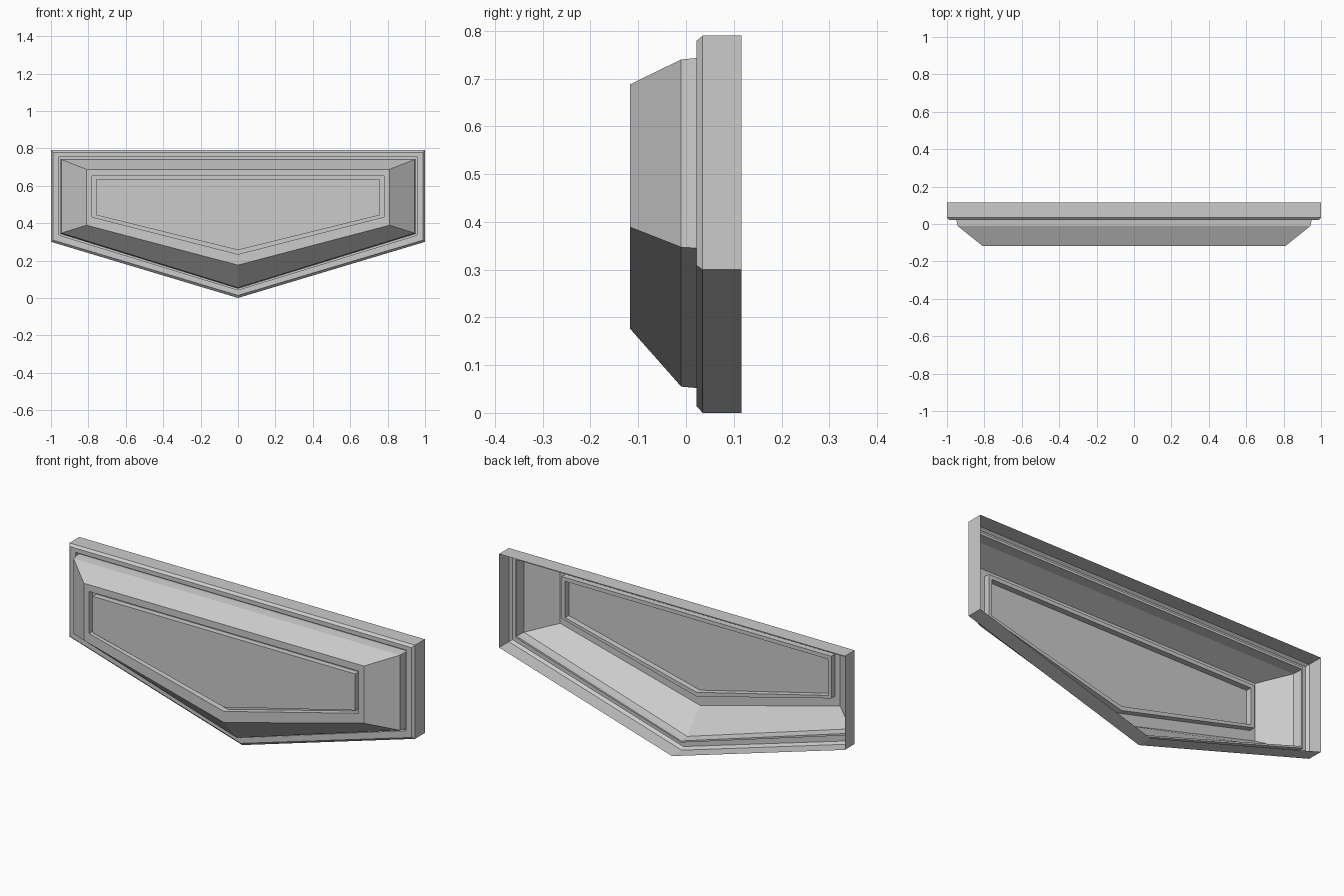
import bpy

if "Cube" in bpy.data.objects:
    bpy.data.objects.remove(bpy.data.objects["Cube"])


# A pentagon outline: half width, top, side-bottom and tip heights, at depth y
def outline(y, half_w, top, side, tip):
    return [(0, y, tip), (half_w, y, side), (half_w, y, top),
            (-half_w, y, top), (-half_w, y, side)]


# Thin open shell through successive outlines, optionally capped at the last
def shell(name, rings, cap=False):
    verts = [v for r in rings for v in outline(*r)]
    faces = []
    for k in range(len(rings) - 1):
        a, b = 5 * k, 5 * k + 5
        for i in range(5):
            j = (i + 1) % 5
            faces.append((a + i, a + j, b + j, b + i))
    if cap:
        last = 5 * (len(rings) - 1)
        faces.append(tuple(range(last, last + 5)))
    mesh = bpy.data.meshes.new(name)
    mesh.from_pydata(verts, [], faces)
    obj = bpy.data.objects.new(name, mesh)
    bpy.context.collection.objects.link(obj)
    return obj


groove_floor = (0.042, 0.95, 0.744, 0.344, 0.051)
lens_edge = (-0.117, 0.78, 0.653, 0.433, 0.234)

# Outer frame with chamfered front lip and a narrow groove inside it
shell("outer_frame", [
    (0.116, 1.0, 0.79, 0.30, 0.0),
    (0.035, 1.0, 0.79, 0.30, 0.0),
    (0.022, 0.988, 0.779, 0.309, 0.014),
    (0.022, 0.957, 0.757, 0.336, 0.043),
    (0.042, 0.957, 0.757, 0.336, 0.043),
    groove_floor,
])

# Sloped body rising to the flat front border
shell("sloped_body", [
    groove_floor,
    (0.022, 0.95, 0.743, 0.345, 0.052),
    (-0.01, 0.944, 0.740, 0.347, 0.055),
    (-0.117, 0.81, 0.688, 0.389, 0.176),
    lens_edge,
])

# Centre panel surrounded by a square groove
shell("centre_panel", [
    lens_edge,
    (-0.087, 0.78, 0.653, 0.433, 0.234),
    (-0.087, 0.76, 0.633, 0.443, 0.256),
    (-0.117, 0.76, 0.633, 0.443, 0.256),
], cap=True)
